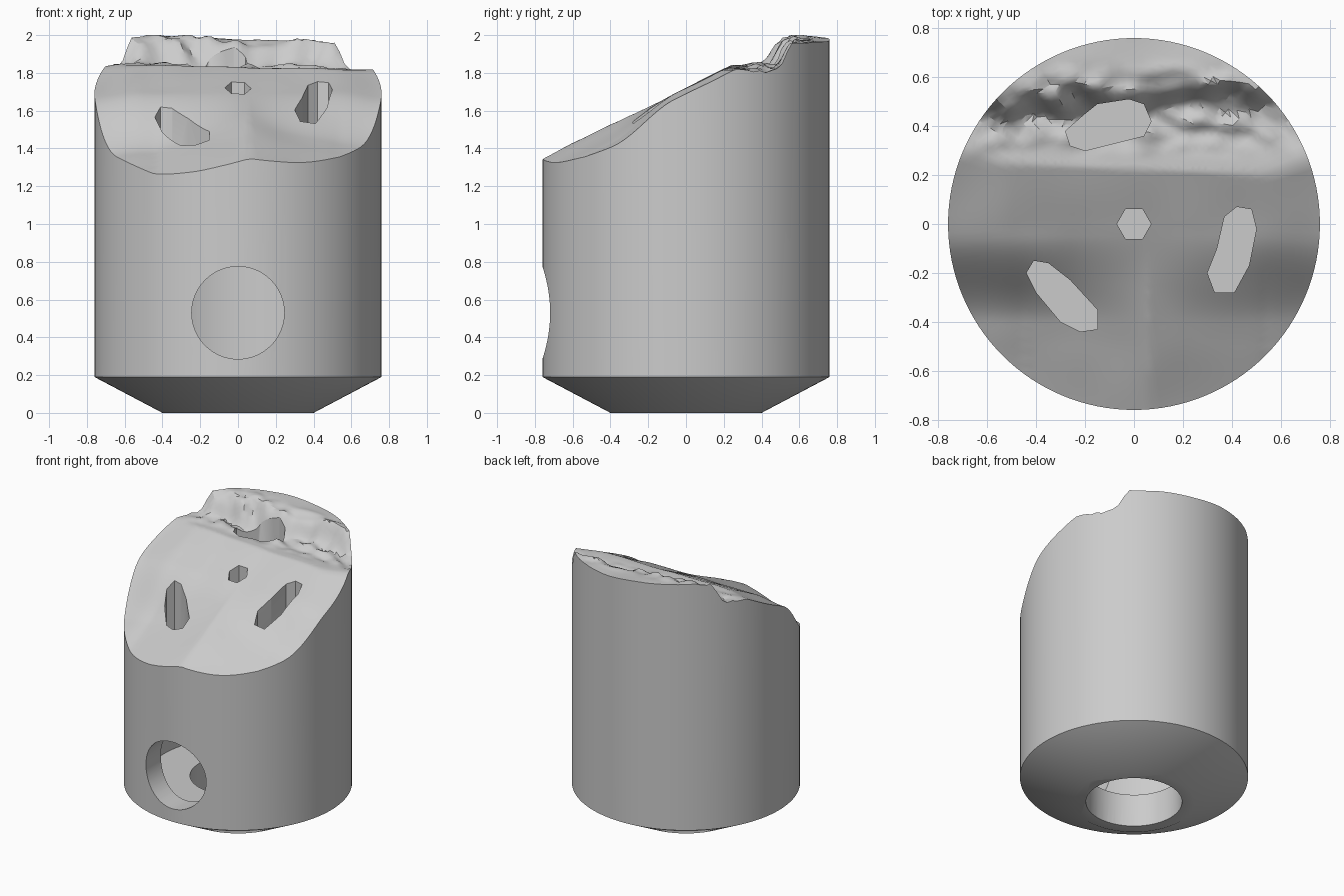
import bpy, bmesh, math
from mathutils import Vector, noise

if "Cube" in bpy.data.objects:
    bpy.data.objects.remove(bpy.data.objects["Cube"], do_unlink=True)

RADIUS = 0.76
SEGMENTS = 128
RINGS = 40

# Single plain grey
grey = bpy.data.materials.new("plain_grey")
grey.use_nodes = True
COLOUR = (0.6, 0.6, 0.6, 1)
grey.diffuse_color = COLOUR
grey.node_tree.nodes["Principled BSDF"].inputs["Base Color"].default_value = COLOUR


def smooth(a, b, v):
    t = min(1, max(0, (v - a) / (b - a)))
    return t * t * (3 - 2 * t)


def top_height(x, y):
    """Sloping face with a central ridge, then a broken rocky step at the back."""
    slope = 1.72 + 0.49 * y
    side = x - 0.06
    drop = min(0.15, -0.3 * side) if side < 0 else min(0.1, 0.21 * side)
    slope -= drop * smooth(-0.05, -0.4, y) + 0.03 * smooth(0.5, 0.76, abs(x))
    z = min(slope, 1.83 - 0.02 * x)
    jag = noise.noise(Vector((x * 6, y * 3, 1)))
    rough = noise.noise(Vector((x * 9, y * 13, 4)))
    start = 0.43 + 0.07 * jag
    rise = smooth(start, start + 0.14, y)
    z += (1.975 - 0.05 * x - z) * rise
    band = smooth(0.26, 0.4, y) * (1 - smooth(0.55, 0.68, y))
    z += 0.05 * rough * band
    z += 0.008 * noise.noise(Vector((x * 4, y * 4, 7)))
    return min(z, 2.0)


def make_object(name, bm):
    bmesh.ops.recalc_face_normals(bm, faces=bm.faces)
    mesh = bpy.data.meshes.new(name)
    bm.to_mesh(mesh)
    bm.free()
    mesh.materials.append(grey)
    obj = bpy.data.objects.new(name, mesh)
    bpy.context.collection.objects.link(obj)
    return obj


def make_body():
    """Tapered foot, straight wall and sculpted top, ring by ring."""
    bm = bmesh.new()
    angles = [math.tau * i / SEGMENTS for i in range(SEGMENTS)]

    def ring(radius, height):
        points = [(radius * math.cos(a), radius * math.sin(a)) for a in angles]
        return [bm.verts.new((x, y, height(x, y))) for x, y in points]

    rings = [ring(0.4, lambda x, y: 0), ring(RADIUS, lambda x, y: 0.19)]
    rings += [ring(RADIUS * k / RINGS, top_height) for k in range(RINGS, 0, -1)]
    bm.faces.new(rings[0])
    for low, high in zip(rings, rings[1:]):
        for i in range(SEGMENTS):
            j = (i + 1) % SEGMENTS
            bm.faces.new((low[i], low[j], high[j], high[i]))
    centre = bm.verts.new((0, 0, top_height(0, 0)))
    for i in range(SEGMENTS):
        bm.faces.new((rings[-1][i], rings[-1][(i + 1) % SEGMENTS], centre))
    bmesh.ops.triangulate(bm, faces=bm.faces)
    return make_object("sculpted_cylinder_body", bm)


def prism(name, outline, bottom, top):
    bm = bmesh.new()
    base = bm.faces.new([bm.verts.new((x, y, bottom)) for x, y in outline])
    grown = bmesh.ops.extrude_face_region(bm, geom=[base], use_keep_orig=True)
    verts = [g for g in grown["geom"] if isinstance(g, bmesh.types.BMVert)]
    bmesh.ops.translate(bm, verts=verts, vec=(0, 0, top - bottom))
    return make_object(name, bm)


def circle(radius, count):
    return [(radius * math.cos(math.tau * i / count),
             radius * math.sin(math.tau * i / count)) for i in range(count)]


def cut(body, cutter):
    cutter.hide_render = True
    mod = body.modifiers.new(cutter.name, "BOOLEAN")
    mod.operation = "DIFFERENCE"
    mod.solver = "EXACT"
    mod.object = cutter
    bpy.context.view_layer.objects.active = body
    bpy.ops.object.modifier_apply(modifier=mod.name)
    bpy.data.objects.remove(cutter, do_unlink=True)


body = make_body()

# Inner chamber, bore through the foot and round front window
cut(body, prism("chamber", circle(0.6, 96), 0.24, 1.0))
cut(body, prism("foot_bore", circle(0.32, 64), -0.2, 0.4))
window = prism("front_window", circle(0.245, 64), 0.4, 1.0)
window.rotation_euler.x = math.pi / 2
window.location.z = 0.53
bpy.context.view_layer.update()
cut(body, window)

# Blind pockets sunk into the top
pockets = {
    "centre_pocket": circle(0.07, 6),
    "right_pocket": [(-.44, -.2), (-.41, -.15), (-.35, -.16), (-.26, -.23), (-.15, -.35),
                     (-.15, -.43), (-.22, -.44), (-.3, -.4), (-.4, -.28)],
    "left_pocket": [(.37, .03), (.42, .07), (.48, .06), (.5, -.02), (.47, -.17),
                    (.41, -.28), (.33, -.28), (.3, -.2), (.34, -.1)],
    "back_pocket": [(-.28, .38), (-.2, .45), (-.15, .49), (-.02, .51), (.04, .49),
                    (.07, .42), (.04, .36), (-.08, .33), (-.2, .3), (-.26, .32)],
}
for name, outline in pockets.items():
    cut(body, prism(name, outline, 1.2, 2.3))

# Smooth wall with crisp rims
bpy.ops.object.select_all(action="DESELECT")
body.select_set(True)
bpy.context.view_layer.objects.active = body
bpy.ops.object.shade_smooth_by_angle(angle=math.radians(30))
